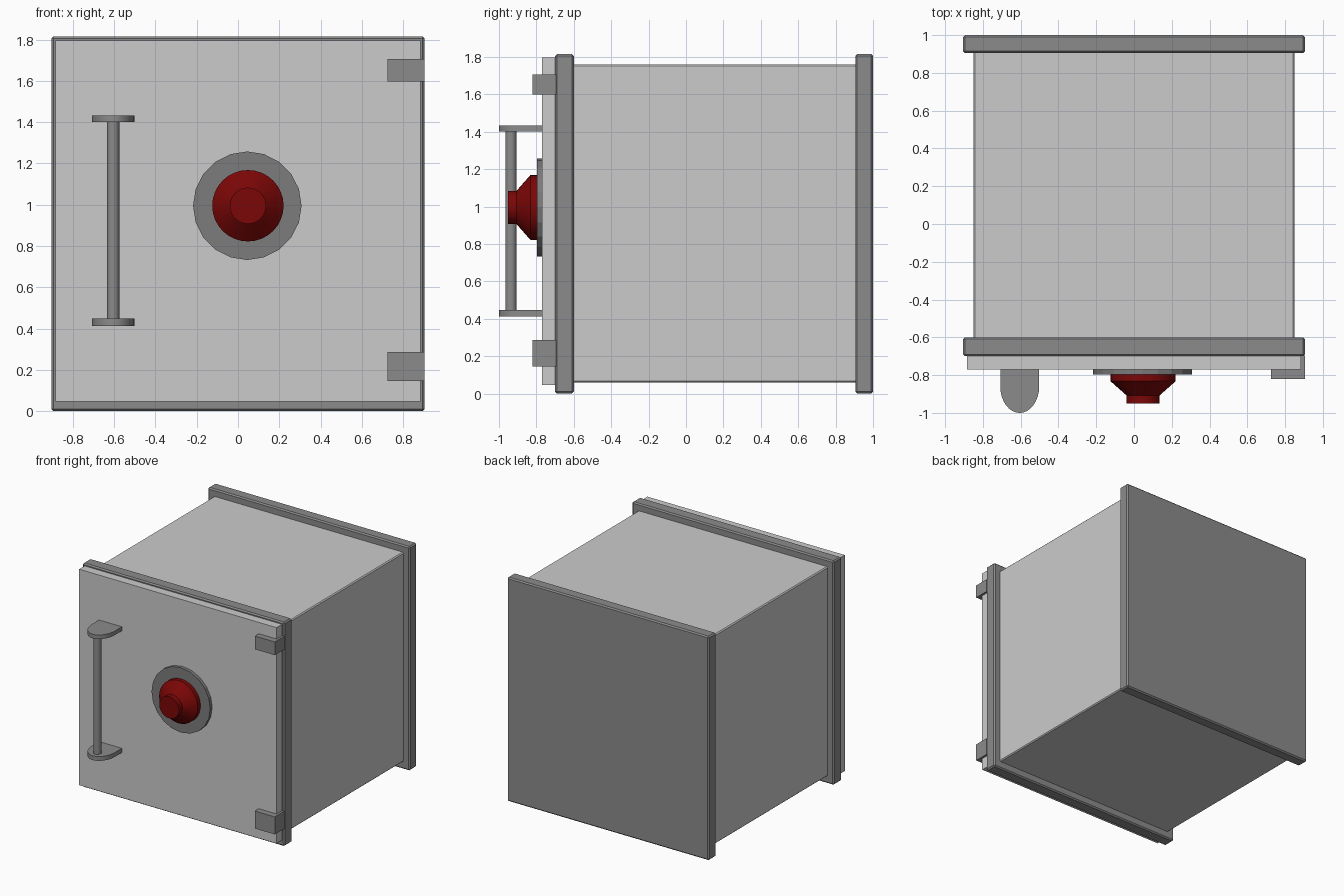
import bpy, bmesh, math

if "Cube" in bpy.data.objects:
    bpy.data.objects.remove(bpy.data.objects["Cube"])


def material(name, *rgb):
    mat = bpy.data.materials.new(name)
    mat.diffuse_color = (*rgb, 1)
    mat.use_nodes = True
    mat.node_tree.nodes["Principled BSDF"].inputs["Base Color"].default_value = mat.diffuse_color
    return mat


LIGHT = material("light_steel", 0.51, 0.51, 0.51)
DARK = material("dark_steel", 0.26, 0.26, 0.26)
PLATE = material("plate_steel", 0.2, 0.2, 0.2)
RED = material("red", 0.2, 0.002, 0.002)


def new_object(name, bm, mat, bevel=0.0):
    bmesh.ops.recalc_face_normals(bm, faces=bm.faces)
    mesh = bpy.data.meshes.new(name)
    bm.to_mesh(mesh)
    bm.free()
    mesh.materials.append(mat)
    ob = bpy.data.objects.new(name, mesh)
    bpy.context.collection.objects.link(ob)
    if bevel:
        mod = ob.modifiers.new("bevel", 'BEVEL')
        mod.width, mod.segments = bevel, 1
    return ob


def box(name, x, y, z, mat, bevel=0.0):
    bm = bmesh.new()
    bmesh.ops.create_cube(bm, size=1)
    for v in bm.verts:
        v.co = [(a + b) / 2 + c * (b - a) for c, (a, b) in zip(v.co, (x, y, z))]
    return new_object(name, bm, mat, bevel)


def loft(name, rings, mat):
    """Skin equal-length point rings and cap both ends."""
    bm = bmesh.new()
    rings = [[bm.verts.new(p) for p in ring] for ring in rings]
    n = len(rings[0])
    for a, b in zip(rings, rings[1:]):
        for i in range(n):
            j = (i + 1) % n
            bm.faces.new((a[i], a[j], b[j], b[i]))
    bm.faces.new(rings[0])
    bm.faces.new(rings[-1])
    return new_object(name, bm, mat)


def prism(name, outline, z0, z1, mat):
    return loft(name, [[(x, y, z) for x, y in outline] for z in (z0, z1)], mat)


def circle(cx, cy, r, sides):
    return [(cx + r * math.sin(math.tau * i / sides), cy + r * math.cos(math.tau * i / sides))
            for i in range(sides)]


def turned(name, profile, cx, cz, sides, mat):
    """Lathe (radius, y) pairs around an axis along y."""
    return loft(name, [[(x, y, z) for x, z in circle(cx, cz, r, sides)]
                       for r, y in profile], mat)


def smooth(ob):
    bpy.ops.object.select_all(action='DESELECT')
    bpy.context.view_layer.objects.active = ob
    ob.select_set(True)
    bpy.ops.object.shade_smooth_by_angle(angle=math.radians(30))


# Safe body with front and back rims
box("body", (-0.85, 0.85), (-0.65, 0.95), (0.06, 1.758), LIGHT, 0.008)
for name, y in (("front_rim", (-0.70, -0.60)), ("back_rim", (0.905, 1.0))):
    box(name, (-0.905, 0.905), y, (0.0, 1.815), DARK, 0.01)

# Door and hinges
box("door", (-0.885, 0.885), (-0.77, -0.69), (0.047, 1.797), LIGHT)
for name, z in (("lower_hinge", (0.145, 0.287)), ("upper_hinge", (1.598, 1.705))):
    box(name, (0.725, 0.904), (-0.82, -0.695), z, DARK)

# Handle: round bar between two round-nosed brackets
hx = -0.605
nose = [(hx - 0.103 * math.cos(math.pi * i / 16), -0.86 - 0.14 * math.sin(math.pi * i / 16))
        for i in range(17)]
outline = [(hx - 0.103, -0.765)] + nose + [(hx + 0.103, -0.765)]
for name, z0, z1 in (("lower_bracket", 0.413, 0.448), ("upper_bracket", 1.40, 1.433)):
    smooth(prism(name, outline, z0, z1, DARK))
smooth(prism("handle_bar", circle(hx, -0.936, 0.03, 20), 0.44, 1.41, DARK))

# Dial plate and red dial
turned("dial_plate", [(0.263, -0.765), (0.263, -0.796)], 0.045, 0.995, 20, PLATE)
smooth(turned("dial", [(0.173, -0.79), (0.173, -0.832), (0.088, -0.907), (0.088, -0.951)],
              0.048, 0.995, 32, RED))
